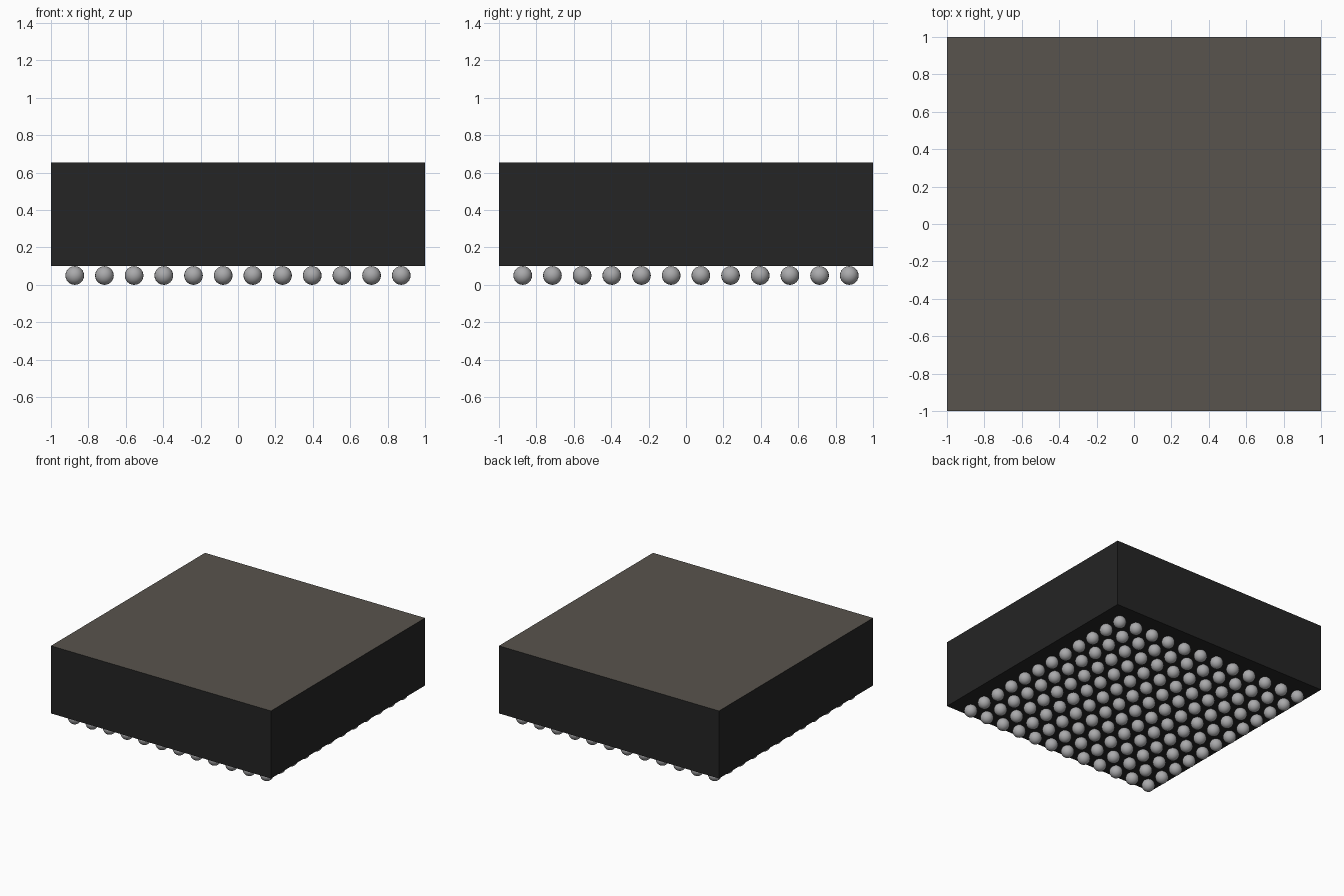
import bpy, bmesh
from mathutils import Matrix

if "Cube" in bpy.data.objects:
    bpy.data.objects.remove(bpy.data.objects["Cube"])

def material(name, rgb):
    m = bpy.data.materials.new(name)
    m.diffuse_color = (*rgb, 1.0)
    m.use_nodes = True
    m.node_tree.nodes["Principled BSDF"].inputs["Base Color"].default_value = m.diffuse_color
    return m

black = material("black_plastic", (0.018, 0.018, 0.018))
top_grey = material("warm_grey_top", (0.098, 0.088, 0.075))
solder = material("solder_grey", (0.40, 0.40, 0.41))

def add_object(name, bm, mats):
    mesh = bpy.data.meshes.new(name)
    bm.to_mesh(mesh)
    bm.free()
    for m in mats:
        mesh.materials.append(m)
    ob = bpy.data.objects.new(name, mesh)
    bpy.context.collection.objects.link(ob)
    return ob

# Package body: black box whose upper face is warm grey
BOTTOM, TOP = 0.10, 0.655
bm = bmesh.new()
bmesh.ops.create_cube(bm, size=1.0, matrix=Matrix.Translation((0, 0, (BOTTOM + TOP) / 2))
                      @ Matrix.Diagonal((2.0, 2.0, TOP - BOTTOM, 1.0)))
bm.normal_update()
for f in bm.faces:
    f.material_index = 1 if f.normal.z > 0.5 else 0
add_object("package_body", bm, [black, top_grey])

# Solder balls: one ball repeated by two array modifiers into a 12 x 12 grid
COUNT, PITCH, RADIUS = 12, 0.1587, 0.05
START = -(COUNT - 1) / 2 * PITCH
bm = bmesh.new()
bmesh.ops.create_uvsphere(bm, u_segments=20, v_segments=12, radius=RADIUS)
for f in bm.faces:
    f.smooth = True
balls = add_object("solder_balls", bm, [solder])
balls.location = (START, START, RADIUS)
for name, offset in (("columns", (PITCH, 0, 0)), ("rows", (0, PITCH, 0))):
    arr = balls.modifiers.new(name, 'ARRAY')
    arr.count = COUNT
    arr.use_relative_offset = False
    arr.use_constant_offset = True
    arr.constant_offset_displace = offset
